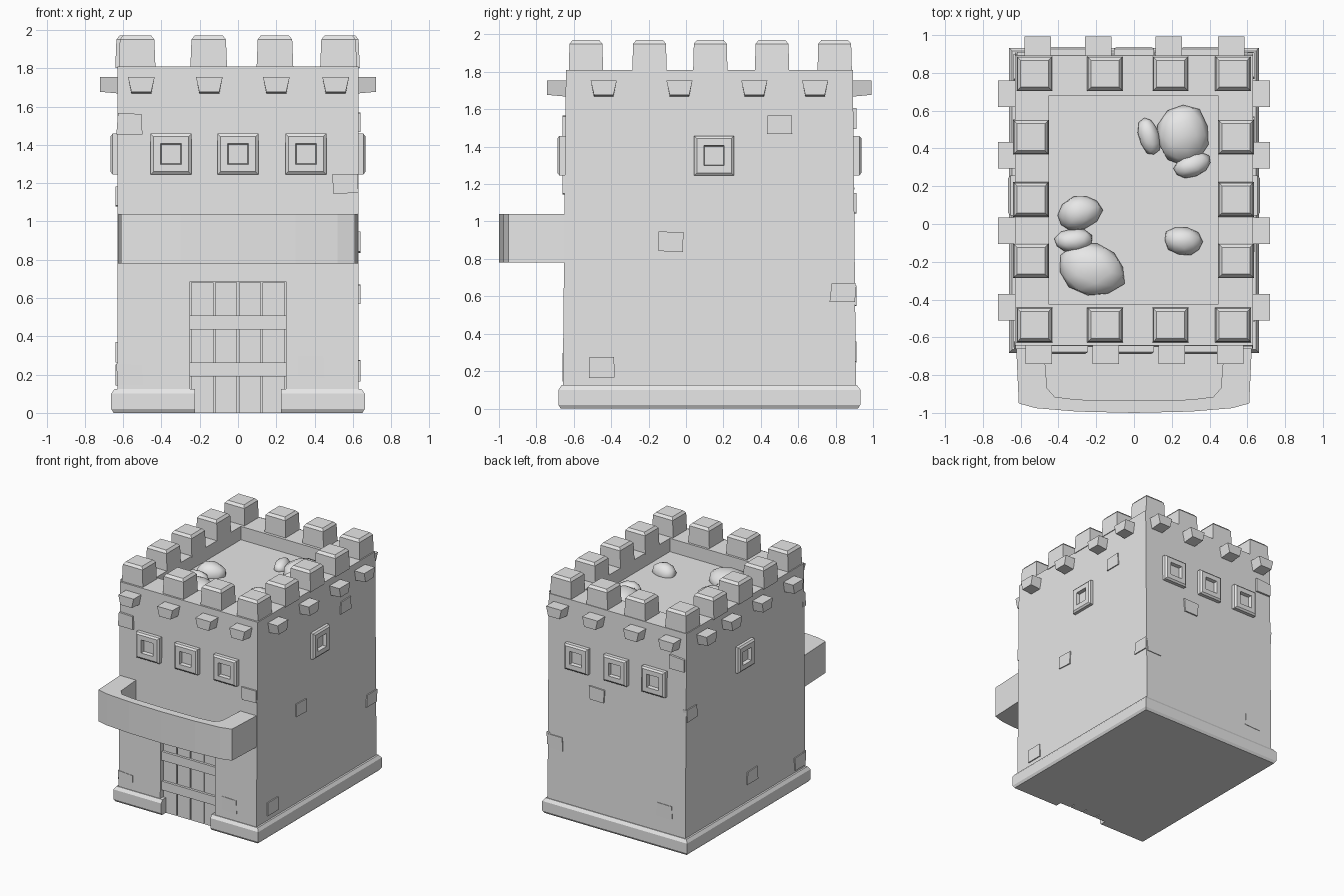
import bpy, bmesh, math, random
from mathutils import Vector, noise

if "Cube" in bpy.data.objects:
    bpy.data.objects.remove(bpy.data.objects["Cube"], do_unlink=True)

stone = bpy.data.materials.new("grey_stone")
stone.use_nodes = True
stone.diffuse_color = (0.8, 0.8, 0.8, 1)
stone.node_tree.nodes["Principled BSDF"].inputs["Base Color"].default_value = (0.8, 0.8, 0.8, 1)

# Local (across, up, outward) to world, for each wall and for the roof
SIDES = {
    "front": lambda u, v, n: (u, -n, v),
    "back": lambda u, v, n: (u, n, v),
    "right": lambda u, v, n: (-n, u, v),
    "left": lambda u, v, n: (n, u, v),
    "roof": lambda u, v, n: (u, v, n),
}
FACE = {"front": 0.652, "back": 0.902, "right": 0.63, "left": 0.63}


def finish(bm, name):
    bmesh.ops.recalc_face_normals(bm, faces=bm.faces)
    mesh = bpy.data.meshes.new(name)
    bm.to_mesh(mesh)
    bm.free()
    mesh.materials.append(stone)
    obj = bpy.data.objects.new(name, mesh)
    bpy.context.collection.objects.link(obj)
    return obj


def loft(name, side, rings):
    """Join rings of points with quads and cap both ends."""
    bm = bmesh.new()
    loops = [[bm.verts.new(SIDES[side](*p)) for p in ring] for ring in rings]
    for a, b in zip(loops, loops[1:]):
        for i in range(len(a)):
            j = (i + 1) % len(a)
            bm.faces.new((a[i], a[j], b[j], b[i]))
    bm.faces.new(loops[0])
    bm.faces.new(loops[-1])
    return finish(bm, name)


def rect(u0, u1, v0, v1, n):
    return [(u0, v0, n), (u1, v0, n), (u1, v1, n), (u0, v1, n)]


def around(u, v, hu, hv, n):
    return rect(u - hu, u + hu, v - hv, v + hv, n)


def box(name, side, u0, u1, v0, v1, n0, n1):
    return loft(name, side, [rect(u0, u1, v0, v1, n0), rect(u0, u1, v0, v1, n1)])


def cut(obj, cutter):
    mod = obj.modifiers.new("opening", "BOOLEAN")
    mod.operation = "DIFFERENCE"
    mod.solver = "EXACT"
    mod.object = cutter
    cutter.hide_render = True
    cutter.hide_viewport = True
    cutter.display_type = "WIRE"


# Tower with a sunken roof, and a footing around it
tower = loft("tower_body", "roof", [
    rect(-0.63, 0.63, -0.66, 0.91, 0.005), rect(-0.63, 0.63, -0.642, 0.892, 1.81),
    rect(-0.45, 0.445, -0.425, 0.68, 1.81), rect(-0.45, 0.445, -0.425, 0.68, 1.7)])
footing = loft("footing", "roof", [
    around(0, 0.125, 0.65, 0.795, 0), around(0, 0.125, 0.662, 0.807, 0.02),
    around(0, 0.125, 0.662, 0.807, 0.1), around(0, 0.125, 0.645, 0.79, 0.125)])

# Doorway
cut(tower, box("doorway_cutter", "front", -0.25, 0.25, -0.1, 0.685, 0.57, 0.8))
cut(footing, box("footing_cutter", "front", -0.225, 0.225, -0.1, 0.3, 0.57, 0.8))
for i in range(4):
    x = -0.25 + i * 0.125
    box("door_plank", "front", x + 0.004, x + 0.121, 0, 0.68, 0.56, 0.62)
for z in (0.19, 0.435):
    box("door_bar", "front", -0.25, 0.25, z, z + 0.073, 0.6, 0.64)

# Balcony
def outline(half, z):
    return ([(x, y, z) for x, y in half] + [(-x, y, z) for x, y in reversed(half) if x > 0])

outer = [(0, -1), (0.3, -0.993), (0.52, -0.975), (0.61, -0.95), (0.625, -0.62)]
inner = [(0, -0.935), (0.3, -0.93), (0.42, -0.915), (0.46, -0.87), (0.48, -0.62)]
loft("balcony", "roof", [outline(outer, 0.78), outline(outer, 1.04),
                         outline(inner, 1.04), outline(inner, 0.86)])

# Battlements
columns = (-0.527, -0.153, 0.193, 0.525)
spots = [(x, y) for x in columns for y in (-0.535, 0.795)]
spots += [(x, y) for x in (-0.545, 0.54) for y in (-0.195, 0.13, 0.46)]
for x, y in spots:
    loft("merlon", "roof", [around(x, y, 0.096, 0.092, 1.8), around(x, y, 0.09, 0.088, 1.95),
                            around(x, y, 0.074, 0.071, 1.97)])

# Corbels under the battlements, narrower at the bottom
corbels = {"front": (-0.505, -0.15, 0.2, 0.51), "back": (-0.51, -0.19, 0.185, 0.515),
           "right": (-0.44, -0.035, 0.365, 0.69), "left": (-0.44, -0.035, 0.365, 0.69)}
for side, places in corbels.items():
    n = FACE[side]
    for u in places:
        def ring(d, low):
            return [(u - 0.052, low, d), (u + 0.052, low, d),
                    (u + 0.07, 1.755, d), (u - 0.07, 1.755, d)]
        loft("corbel", side, [ring(n - 0.04, 1.665), ring(n + 0.09, 1.677)])

# Window frames
windows = {"front": (-0.35, 0, 0.355), "back": (-0.35, 0, 0.355), "right": (0.15,), "left": (0.15,)}
for side, places in windows.items():
    n = FACE[side]
    for u in places:
        profile = ((0.106, -0.02), (0.106, 0.025), (0.092, 0.036), (0.054, 0.036), (0.05, 0.006))
        loft("window_frame", side, [around(u, 1.352, h, h, n + d) for h, d in profile])

# Stray bricks standing slightly proud of the walls
bricks = {"front": ((-0.565, 1.51), (-0.565, 0.2), (0.38, 0.24), (0.56, 1.2)),
          "left": ((-0.085, 0.89), (0.5, 1.52), (0.84, 0.62), (-0.45, 0.22)),
          "back": ((0.18, 1.1), (0.56, 0.6), (-0.44, 0.3), (-0.55, 1.55)),
          "right": ((0.04, 0.32), (-0.58, 0.2), (0.83, 1.13))}
random.seed(4)
for side, places in bricks.items():
    n = FACE[side]
    for u, v in places:
        corners = [(u + a * 0.067 + random.uniform(-0.006, 0.006),
                    v + b * 0.052 + random.uniform(-0.006, 0.006))
                   for a, b in ((-1, -1), (1, -1), (1, 1), (-1, 1))]
        loft("loose_brick", side, [[(*c, n - 0.03) for c in corners],
                                   [(*c, n + 0.009) for c in corners]])

# Rubble on the roof: centre, half sizes, turn
rubble = [(0.26, 0.47, 0.14, 0.16, 0), (0.08, 0.465, 0.055, 0.1, 15), (0.31, 0.31, 0.1, 0.06, 20),
          (-0.29, 0.06, 0.12, 0.09, 20), (-0.32, -0.09, 0.1, 0.065, 5),
          (-0.22, -0.24, 0.18, 0.14, -10), (0.26, -0.09, 0.105, 0.075, -15)]
for i, (x, y, hx, hy, turn) in enumerate(rubble):
    bm = bmesh.new()
    bmesh.ops.create_icosphere(bm, subdivisions=2, radius=1)
    for v in bm.verts:
        v.co *= 1 + 0.15 * noise.noise(v.co + Vector((i * 3, 0, 0)))
        v.co = Vector((v.co.x * hx, v.co.y * hy, v.co.z * min(hx, hy, 0.085)))
    rock = finish(bm, "roof_rock")
    rock.location = (x, y, 1.71)
    rock.rotation_euler.z = math.radians(turn)
    for p in rock.data.polygons:
        p.use_smooth = True
